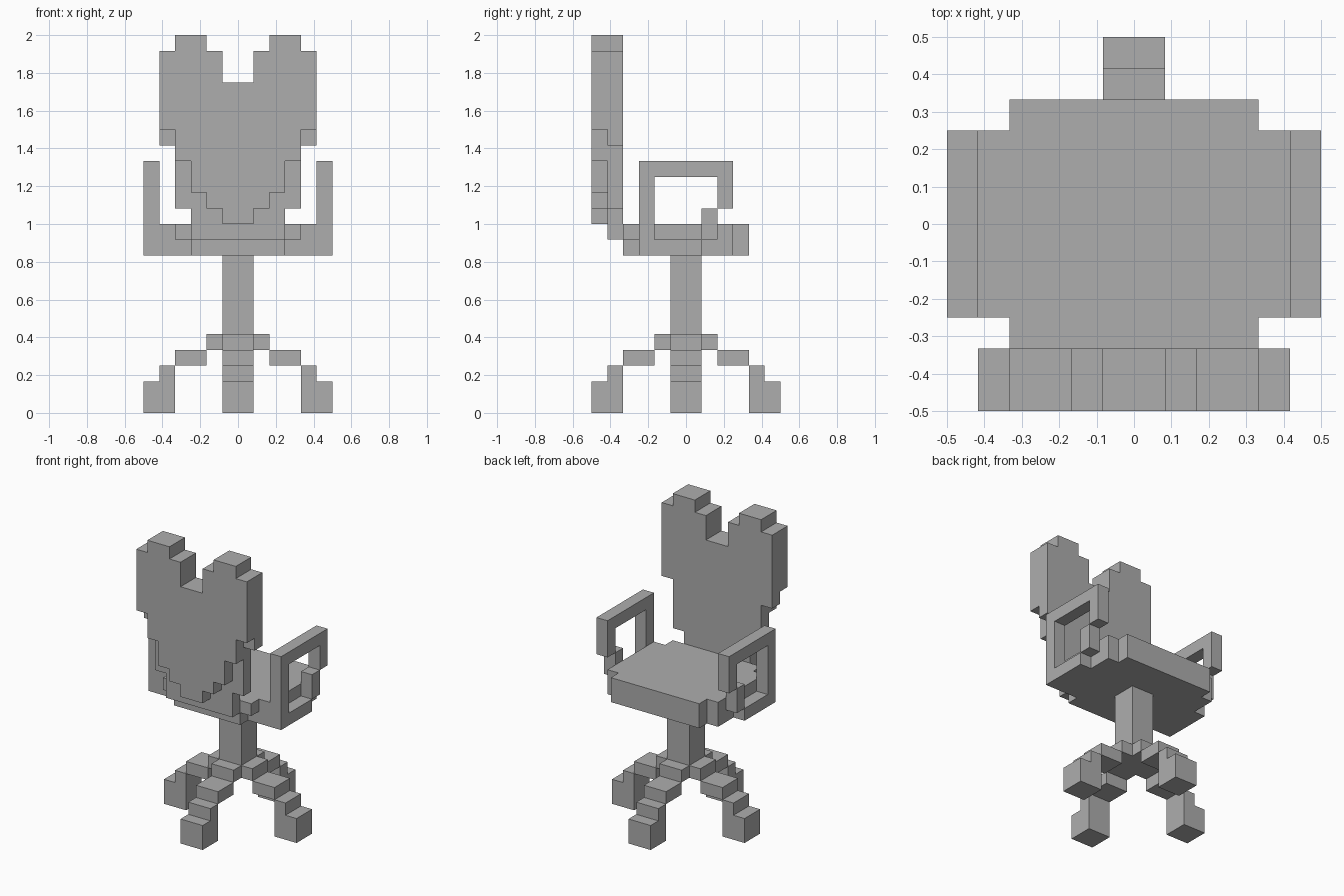
import bpy
import bmesh
import math
from itertools import product

cube = bpy.data.objects.get("Cube")
if cube:
    bpy.data.objects.remove(cube)

U = 1 / 12  # size of one block

grey = bpy.data.materials.new("plain grey")
grey.use_nodes = True
colour = (0.42, 0.42, 0.42, 1)
grey.diffuse_color = colour
grey.node_tree.nodes["Principled BSDF"].inputs["Base Color"].default_value = colour


def part(name, boxes):
    """Merge block-aligned boxes (x0, x1, y0, y1, z0, z1) into one clean shell."""
    cells = set()
    for x0, x1, y0, y1, z0, z1 in boxes:
        cells |= set(product(range(x0, x1), range(y0, y1), range(z0, z1)))
    bm = bmesh.new()
    verts = {}

    def vert(p):
        if p not in verts:
            verts[p] = bm.verts.new([c * U for c in p])
        return verts[p]

    # Only faces on the outside of the merged blocks are made
    for cell in sorted(cells):
        for axis, side in product(range(3), (0, 1)):
            near = list(cell)
            near[axis] += 2 * side - 1
            if tuple(near) in cells:
                continue
            corners = []
            for a, b in ((0, 0), (1, 0), (1, 1), (0, 1)):
                p = list(cell)
                p[axis] += side
                p[(axis + 1) % 3] += a
                p[(axis + 2) % 3] += b
                corners.append(vert(tuple(p)))
            bm.faces.new(corners if side else corners[::-1])
    bmesh.ops.dissolve_limit(bm, angle_limit=math.radians(1),
                             verts=bm.verts[:], edges=bm.edges[:])
    mesh = bpy.data.meshes.new(name)
    bm.to_mesh(mesh)
    bm.free()
    mesh.materials.append(grey)
    obj = bpy.data.objects.new(name, mesh)
    bpy.context.collection.objects.link(obj)
    return obj


def mirror_x(boxes):
    return boxes + [(-x1, -x0, *rest) for x0, x1, *rest in boxes]


def slab(half_width, y0, y1, z0, z1):
    return (-half_width, half_width, y0, y1, z0, z1)


# Heart-shaped backrest: two lobes on top, stepped taper on each layer
backrest = mirror_x([(2, 4, -6, -4, 23, 24), (1, 5, -6, -4, 21, 23)])
for layer, steps in ((-6, ((5, 18), (4, 16), (3, 14), (2, 13), (1, 12))),
                     (-5, ((5, 17), (4, 13), (3, 11)))):
    backrest += [slab(half, layer, layer + 1, bottom, 21) for half, bottom in steps]
part("backrest", backrest)

# Seat with stepped corners
part("seat", [slab(5, -3, 3, 10, 12), slab(4, 3, 4, 10, 12),
              slab(4, -4, -3, 11, 12), slab(3, -4, -3, 10, 11)])

# Armrest loops
arm = [(5, 6, -3, -2, 10, 16), (5, 6, -3, 3, 15, 16), (5, 6, 2, 3, 13, 16),
       (5, 6, 1, 2, 11, 13), (5, 6, -3, 1, 10, 11)]
part("left_armrest", arm)
part("right_armrest", mirror_x(arm)[len(arm):])

# Post with a cross-shaped hub
part("post", [slab(1, -1, 1, 4, 10), slab(2, -1, 1, 4, 5), slab(1, -2, 2, 4, 5)])

# Four stepped legs, each turned a quarter from the last
leg = [(2, 4, -1, 1, 3, 4), (4, 5, -1, 1, 2, 3), (4, 6, -1, 1, 0, 2)]
for name in ("left_leg", "back_leg", "right_leg", "front_leg"):
    part(name, leg)
    leg = [(-y1, -y0, x0, x1, z0, z1) for x0, x1, y0, y1, z0, z1 in leg]
